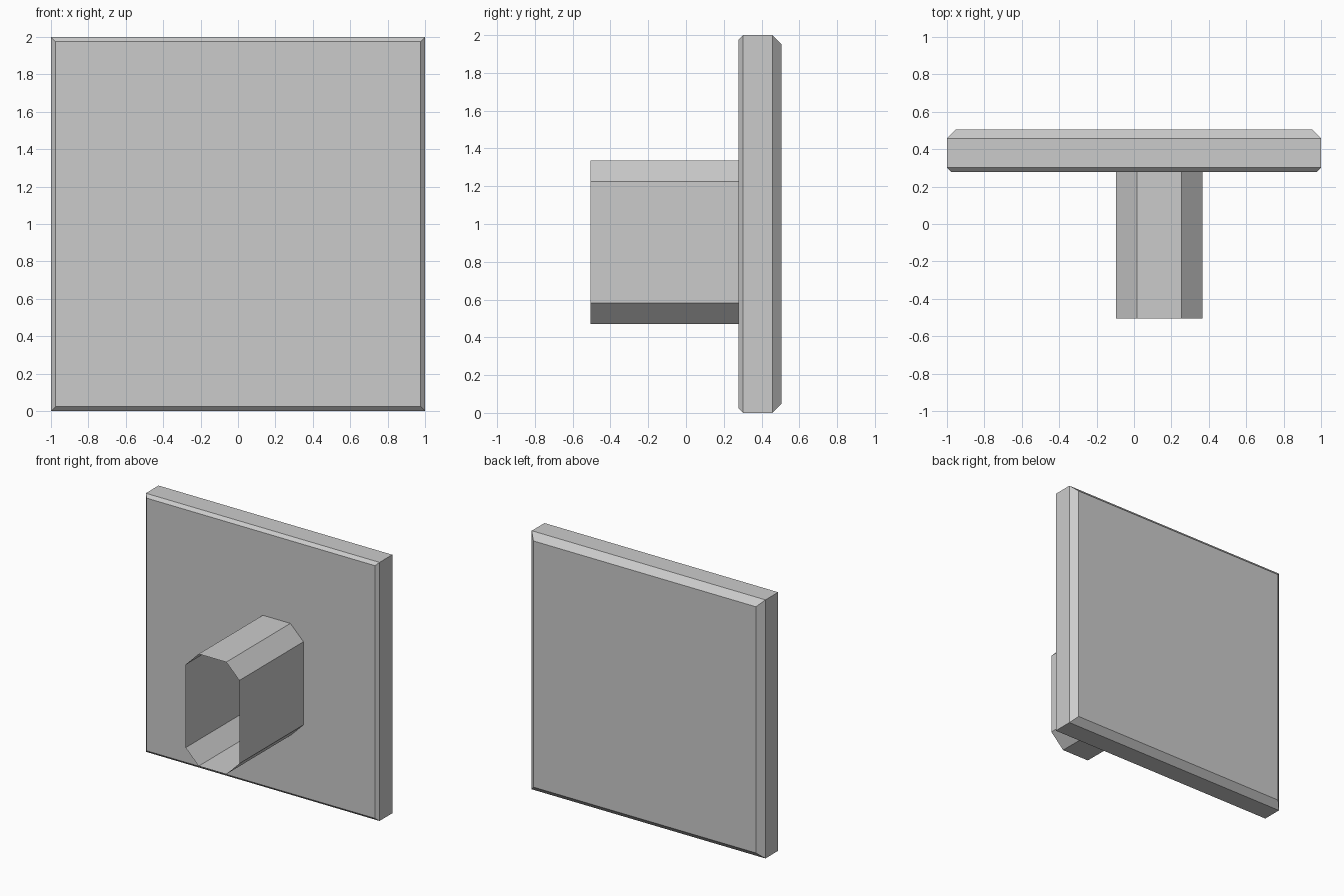
import bpy, bmesh

if "Cube" in bpy.data.objects:
    bpy.data.objects.remove(bpy.data.objects["Cube"])


def loft(name, rings, caps):
    """Skin matching (x, y, z) rings with flat quads, optionally capping both ends."""
    bm = bmesh.new()
    loops = [[bm.verts.new(p) for p in ring] for ring in rings]
    for a, b in zip(loops, loops[1:]):
        n = len(a)
        for i in range(n):
            j = (i + 1) % n
            bm.faces.new((a[i], a[j], b[j], b[i]))
    if caps:
        bm.faces.new(loops[0])
        bm.faces.new(loops[-1][::-1])
        bmesh.ops.recalc_face_normals(bm, faces=bm.faces)
    else:
        bmesh.ops.reverse_faces(bm, faces=bm.faces)
    for f in bm.faces:
        f.normal_update()
    # open tube: make sure its faces point away from its axis
    if not caps:
        centre = sum((v.co for v in bm.verts), bm.verts[:][0].co * 0) / len(bm.verts)
        flip = [f for f in bm.faces
                if (f.calc_center_median() - centre).dot(f.normal) < 0]
        bmesh.ops.reverse_faces(bm, faces=flip)
    mesh = bpy.data.meshes.new(name)
    bm.to_mesh(mesh)
    bm.free()
    obj = bpy.data.objects.new(name, mesh)
    bpy.context.collection.objects.link(obj)
    return obj


def square(y, inset):
    h = 1 - inset
    return [(-h, y, 1 - h), (h, y, 1 - h), (h, y, 1 + h), (-h, y, 1 + h)]


def octagon(y, x0, x1, z0, z1, c):
    return [(x, y, z) for x, z in (
        (x0 + c, z0), (x1 - c, z0), (x1, z0 + c), (x1, z1 - c),
        (x1 - c, z1), (x0 + c, z1), (x0, z1 - c), (x0, z0 + c))]


# Square plate with a small front chamfer and a larger back chamfer
loft("plate", [square(0.279, 0.023), square(0.302, 0),
               square(0.457, 0), square(0.505, 0.048)], True)

# Open, thin-walled octagonal tube on the front, off centre
loft("tube", [octagon(y, -0.095, 0.365, 0.47, 1.337, 0.112)
              for y in (-0.505, 0.279)], False)
